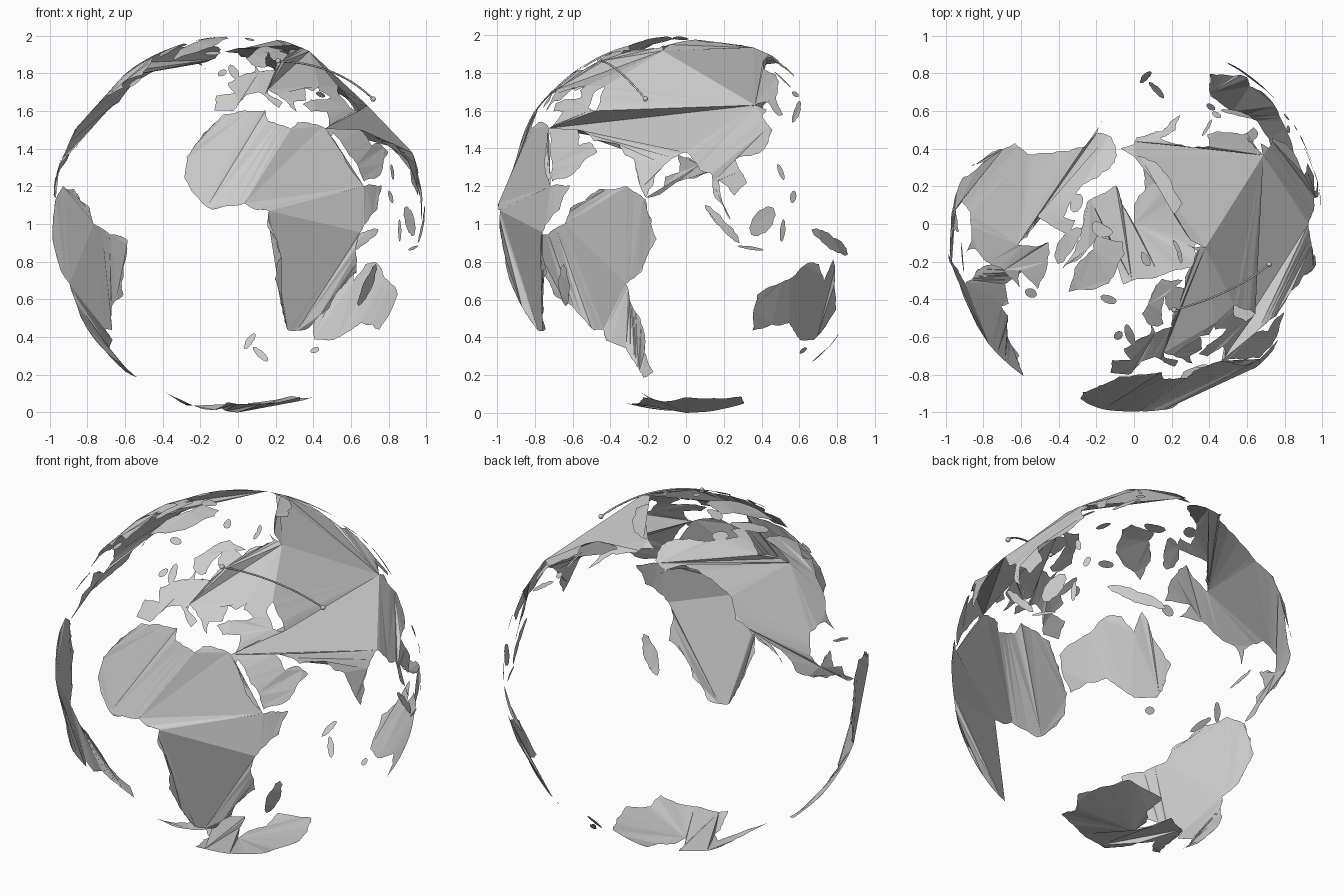
import bpy, bmesh, math, random
from mathutils import Vector

if "Cube" in bpy.data.objects:
    bpy.data.objects.remove(bpy.data.objects["Cube"])

random.seed(4)
CENTRE = Vector((0, 0, 1))


def on_globe(p):
    lon, lat = math.radians(p[0]), math.radians(p[1])
    return Vector((math.cos(lat) * math.sin(lon), -math.cos(lat) * math.cos(lon), math.sin(lat)))


def rough(a, b):
    # ragged shoreline: split in half with a small sideways shift until short
    size = (b - a).length
    if size < 0.03:
        return [b]
    mid = (a + b).normalized()
    side = mid.cross(b - a)
    mid = (mid + side * random.uniform(-0.09, 0.09)).normalized()
    return rough(a, mid) + rough(mid, b)


def coast(*stops):
    vs = [on_globe(p) for p in stops]
    run = [vs[0]]
    for a, b in zip(vs, vs[1:]):
        run += rough(a, b)
    return run


def land(name, *faces):
    # each face is a chain of coast runs; jumps between runs stay straight chords
    bm = bmesh.new()
    for runs in faces:
        pts = []
        for v in (v for run in runs for v in run):
            if not pts or (v - pts[-1]).length > 1e-4:
                pts.append(v)
        if (pts[0] - pts[-1]).length < 1e-4:
            pts.pop()
        bm.faces.new([bm.verts.new(v) for v in pts])
    bm.normal_update()
    bmesh.ops.triangulate(bm, faces=bm.faces[:], ngon_method='EAR_CLIP')
    bmesh.ops.remove_doubles(bm, verts=bm.verts[:], dist=1e-4)
    bm.normal_update()
    for f in bm.faces:
        if f.normal.dot(f.calc_center_median()) < 0:
            f.normal_flip()
    me = bpy.data.meshes.new(name)
    bm.to_mesh(me)
    bm.free()
    ob = bpy.data.objects.new(name, me)
    ob.location = CENTRE
    bpy.context.collection.objects.link(ob)


def flat(*corners):
    return [[on_globe(c) for c in corners]]


def islands(name, *rows):
    # elongated islands: lon, lat, half length, half width, heading
    faces = []
    for lon, lat, a, b, head in rows:
        h, ring = math.radians(head), []
        for i in range(11):
            t = math.tau * (i % 10) / 10
            u, v = a * math.cos(t), b * math.sin(t)
            ring.append((lon + (u * math.cos(h) - v * math.sin(h)) / math.cos(math.radians(lat)),
                         lat + u * math.sin(h) + v * math.cos(h)))
        faces.append([coast(*ring)])
    land(name, *faces)


# Africa
SUEZ, SIDRA, BENIN, CAM = (32.6, 30.5), (19, 30.3), (2, 6.3), (9.5, 4)
KEN, DJI, CAPE = (40.5, -2.5), (43, 11.6), (18.6, -34.3)
land("africa",
     [coast(SUEZ, (22, 32.7), SIDRA), flat(BENIN)[0]],
     [coast(SIDRA, (11, 33.2), (10.5, 37), (-5.5, 35.6), (-9.7, 31), (-17, 21), (-17, 14), (-8, 4.4), BENIN)],
     [coast(SUEZ, (37, 20.5), DJI)], flat(BENIN, SUEZ, DJI),
     [coast(BENIN, (6, 4.3), CAM), flat(DJI)[0]], flat(CAM, KEN, DJI),
     [coast(KEN, (48, 4.5), (51.2, 11.8), DJI)],
     [coast(CAM, (9, -.7), (13.5, -10), (11.8, -17), (15, -26), CAPE)],
     [coast(CAPE, (26, -34), (32.8, -26.5), (35, -20.5), (40.6, -15), (39, -7), KEN)], flat(CAM, CAPE, KEN))

# Europe
BOHAI, OB, CHUK, ADR, NEVA = (118, 39), (72, 66.5), (180, 69), (13, 45.5), (30, 60)
CASN, CASS, AZOV, BENGAL, GULF = (51, 46.8), (53.5, 36.8), (39.3, 47.2), (90, 22.3), (48.5, 30)
land("europe",
     [coast(OB, (69, 72.5), (67, 68.7), (44, 67), (38, 64.3), (33, 66.7), (41, 66.8), (27, 71), (14, 67.5), (5, 61.5),
            (7.5, 58), (13, 56), (16.5, 56.5), (17.5, 61), (23, 65.6), (22, 60.3), NEVA)],
     [coast(NEVA, (23, 58.5), (20, 54.5), (11, 54), (10, 57.5), (8.3, 53.8), (-4.7, 48.4), (-1.3, 43.8), (-9, 43),
            (-9, 37), (-2, 36.8), (3.2, 43), (9, 44.4), (16, 38), (18, 40.2), (12.8, 43.5), ADR)],
     [coast(ADR, (19.4, 41), (22.8, 36.6), (23, 40.5), (28.7, 41.1), (30.5, 46.3), (34, 44.8), AZOV)],
     flat(OB, NEVA, ADR), flat(ADR, AZOV, OB), flat(AZOV, CASN, OB))

# Asia, with the inland sea left open
land("asia",
     [coast(AZOV, (37.5, 45), (41.5, 42), (31, 41.3), (26.5, 39.5), (29, 36.6), (36, 36.6), (34.3, 31.3), SUEZ),
      coast(CASS, (49, 38), (47.5, 43.5), CASN)],
     [coast(CASS, (53.5, 40), (51.5, 44.5), CASN), flat(BOHAI)[0]],
     [coast(SUEZ, (34.3, 27.8), (35, 29), (43.3, 13), (52, 15.5), (59.5, 22.4), (56, 25.5), (51.5, 24.5), GULF)],
     [flat(SUEZ)[0], coast(GULF, (57, 26), (67, 25), (70, 21.2), (73, 20), (77.5, 8.1), (80.2, 15), (87, 21), BENGAL)],
     [coast(BENGAL, (94.4, 16.5), (98, 15.5), (99, 8), (103.6, 1.3), (100.3, 13.4), (105, 8.7), (109.2, 12.5),
            (106.2, 20), (117, 23.5), (121.9, 30), (119.5, 35), (122.5, 37.2), BOHAI)],
     [coast(OB, (74, 71.8), (87, 75), (104, 77.5), (113, 73.8), (140, 72.3), (160, 69.7), CHUK)],
     [coast(CHUK, (178, 62.5), (163, 59), (157, 51.2), (156, 57), (163, 61.5), (142, 59), (136, 54.7), (140.8, 52),
            (130, 42.3), (129, 35.3), (126.4, 35), (124.5, 40), BOHAI)],
     flat(SUEZ, CASS, BOHAI), flat(CASN, OB, BOHAI), flat(OB, BOHAI, CHUK), flat(SUEZ, BENGAL, BOHAI),
     flat(CHUK, (-170, 66), (180, 65)))

# North America
JAMES, TEXAS, PUGET, BRIS = (-80, 51.3), (-94, 29.5), (-123.5, 48), (-158, 58.5)
land("north_america",
     [coast(JAMES, (-77, 57.5), (-78, 62.4), (-65, 59.5), (-56, 52), (-68, 49), (-61, 46), (-70.5, 43), (-75.7, 36),
            (-81, 31.5), (-80.4, 25.3), (-84, 30), TEXAS)],
     [coast(TEXAS, (-97.6, 23), (-94.5, 18.3), (-87.3, 21.4), (-88, 15.9), (-83.5, 14.5), (-82, 9), (-77.5, 8),
            (-87.5, 13), (-105.5, 20.3), (-113, 31), (-109.6, 23.2), (-117.1, 32.5), (-124.2, 40.3), PUGET)],
     [coast(PUGET, (-131, 55), (-147, 60.8), (-163, 54.8), BRIS), flat(JAMES)[0]],
     [coast(BRIS, (-165.5, 61.5), (-166, 68), (-156, 71.3), (-128, 70), (-96, 68), (-94, 71.8), (-82, 69),
            (-87, 65), (-94.5, 59), (-83, 55.2), JAMES)],
     flat(JAMES, TEXAS, PUGET))

# South America
MARA, AMZ, ARICA, PLATA = (-71.5, 11.5), (-50, 0), (-70.4, -18.4), (-58.2, -34)
land("south_america",
     [coast(MARA, (-77.5, 7.5), (-81, -4.5), (-76.3, -14), ARICA)], [coast(MARA, (-62, 10.6), (-52, 4.8), AMZ)],
     [coast(AMZ, (-36, -5), (-39, -15), (-41, -22), (-48.6, -26.5), (-54, -34.3), PLATA)],
     [coast(PLATA, (-57.5, -38), (-65, -41), (-66.5, -47), (-67, -54.5), (-74, -51.5), (-73.5, -40), ARICA)],
     flat(MARA, AMZ, ARICA), flat(AMZ, PLATA, ARICA))

# Separate large land masses
land("greenland", [coast((-44, 60), (-53.5, 67), (-58, 75.3), (-72, 78), (-32, 83.6), (-17, 80.5), (-23, 70), (-44, 60))])
land("australia", [coast((114, -22), (115.2, -34.3), (130, -31.6), (140, -38), (149, -37.8), (153.2, -27), (146, -18.8),
                         (142.5, -10.8), (140, -17.5), (136, -12.2), (131, -12), (122.2, -18), (114, -22))])
land("antarctica", [coast((-150, -85), (-155, -77), (-115, -74), (-75, -73), (-58, -63.4), (-62, -74), (-78, -79),
                          (-50, -81), (-10, -71), (55, -66.5), (70, -70), (90, -66.5), (135, -66), (170, -72),
                          (162, -79), (180, -84)), flat((0, -90))[0]])
islands("northern_islands", (-18.7, 65, 2.6, 1.4, 0), (-2.3, 54, 4, 1.3, 108), (-8, 53.3, 1.8, 1.3, 70),
        (18, 78.7, 2.5, 1.2, 100), (59, 74, 4, .7, 52), (-74, 68.3, 7, 2.5, 127), (-110, 71, 3, 2, 0),
        (-79, 80, 3.6, 2, 55), (-56.2, 48.8, 2.2, 1.6, 60), (-79, 21.8, 5, .5, -18))
islands("southern_and_eastern_islands", (46.8, -19, 7, 2, 76), (114, .8, 5.5, 3.2, 47), (101.2, 0, 8, 1.4, -47),
        (110.2, -7.3, 4.4, .5, -8), (141, -5.5, 10, 2, -22), (120.8, -2, 3.5, .9, 85), (137.3, 36.6, 6, 1, 43),
        (142.9, 43.4, 1.6, 1.2, 20), (142.8, 50, 3.9, .5, 95), (121.5, 16, 2.6, .9, 105), (125, 8.3, 2, 1.1, 70),
        (175.5, -38.5, 3.4, 1.1, -65), (170.3, -43.8, 4, 1.1, 50), (146.7, -42, 1.5, 1.3, 0))

# Route arc with a round marker at each end
a, b = on_globe((25, 59.8)), on_globe((73.3, 41.5))
cu = bpy.data.curves.new("route_arc", 'CURVE')
cu.dimensions, cu.bevel_depth, cu.bevel_resolution = '3D', 0.005, 2
sp = cu.splines.new('POLY')
sp.points.add(24)
for i, p in enumerate(sp.points):
    t = i / 24
    p.co = (*(CENTRE + a.lerp(b, t).normalized() * (1 + 0.012 * math.sin(math.pi * t))), 1)
bpy.context.collection.objects.link(bpy.data.objects.new("route_arc", cu))
for name, v in (("start_marker", a), ("end_marker", b)):
    bpy.ops.mesh.primitive_uv_sphere_add(segments=16, ring_count=8, radius=0.014, location=CENTRE + v)
    bpy.context.object.name = name
    bpy.ops.object.shade_smooth()
